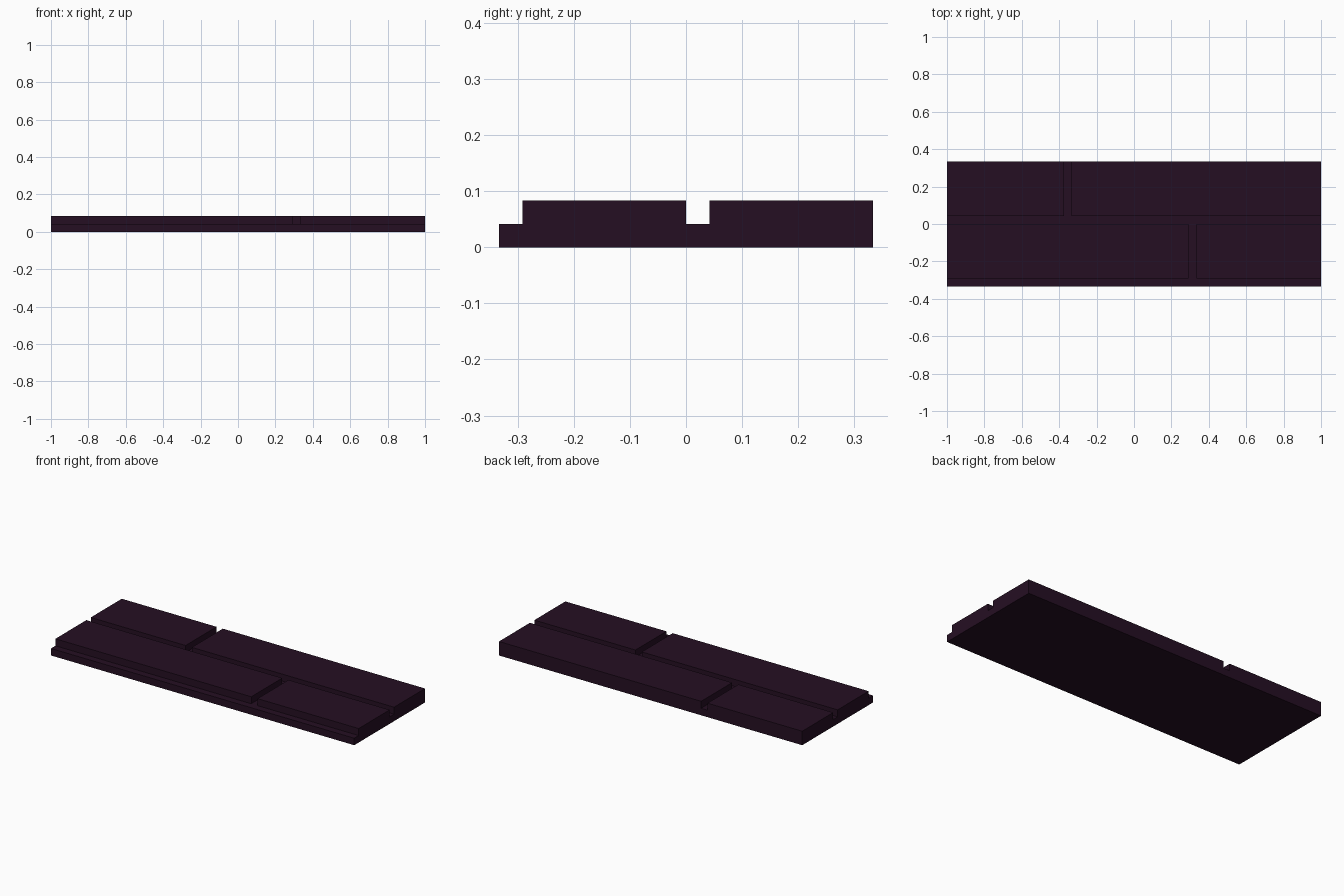
import bpy, bmesh
from mathutils import Vector

if "Cube" in bpy.data.objects:
    bpy.data.objects.remove(bpy.data.objects["Cube"])

U = 1 / 24            # mortar width, base height and brick height
HX, HY = 1.0, 1 / 3

mat = bpy.data.materials.new("dark plum")
mat.diffuse_color = (0.0185, 0.0046, 0.0165, 1)
mat.use_nodes = True
mat.node_tree.nodes["Principled BSDF"].inputs["Base Color"].default_value = mat.diffuse_color

# Brick footprints: x0, x1, y0, y1 (two staggered rows)
bricks = [(-HX, 7 * U, -HY + U, 0), (8 * U, HX, -HY + U, 0),
          (-HX, -9 * U, U, HY), (-8 * U, HX, U, HY)]

# Backing slab
bm = bmesh.new()
bmesh.ops.create_cube(bm, size=1)
for v in bm.verts:
    v.co = Vector((v.co.x * 2 * HX, v.co.y * 2 * HY, (v.co.z + 0.5) * U))

# Cut the slab along every brick edge
def cut(axis, pos):
    co, no = Vector((0, 0, 0)), Vector((0, 0, 0))
    co[axis], no[axis] = pos, 1
    bmesh.ops.bisect_plane(bm, geom=bm.verts[:] + bm.edges[:] + bm.faces[:],
                           plane_co=co, plane_no=no)

for x in (-9 * U, -8 * U, 7 * U, 8 * U):
    cut(0, x)
for y in (-HY + U, 0, U):
    cut(1, y)

# Raise the bricks from the top of the slab
def in_brick(f):
    c = f.calc_center_median()
    return c.z > U * 0.99 and any(a < c.x < b and d < c.y < e for a, b, d, e in bricks)

top = [f for f in bm.faces if in_brick(f)]
res = bmesh.ops.extrude_face_region(bm, geom=top)
for v in res["geom"]:
    if isinstance(v, bmesh.types.BMVert):
        v.co.z += U
old = [f for f in top if f.is_valid and f.calc_center_median().z < 1.5 * U]
if old:
    bmesh.ops.delete(bm, geom=old, context='FACES')
bmesh.ops.dissolve_limit(bm, angle_limit=0.01, verts=bm.verts[:], edges=bm.edges[:])
bmesh.ops.recalc_face_normals(bm, faces=bm.faces[:])

me = bpy.data.meshes.new("brick_slab")
bm.to_mesh(me)
bm.free()
me.materials.append(mat)
bpy.context.collection.objects.link(bpy.data.objects.new("brick_slab", me))
